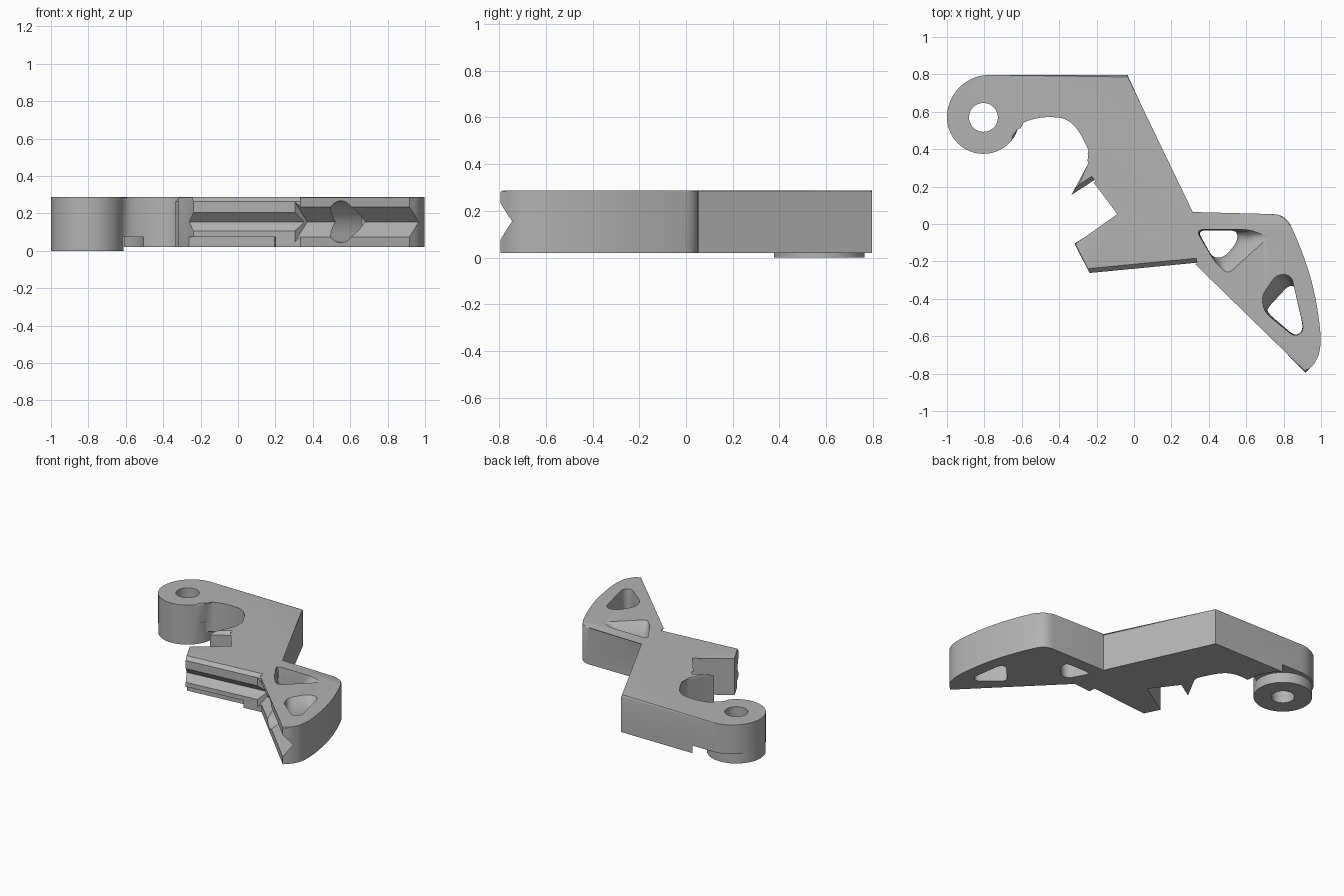
import bpy, bmesh, math
from mathutils import Vector

if "Cube" in bpy.data.objects:
    bpy.data.objects.remove(bpy.data.objects["Cube"], do_unlink=True)

BOTTOM, TOP, MID = 0.02, 0.288, 0.155
PIVOT = Vector((-0.805, 0.57))

grey = bpy.data.materials.new("plain_grey")
grey.use_nodes = True
colour = (0.45, 0.45, 0.45, 1)
grey.diffuse_color = colour
grey.node_tree.nodes["Principled BSDF"].inputs["Base Color"].default_value = colour


def rounded(points, steps=5):
    """Polygon of (x, y, corner) with each corner blended by a small curve."""
    result = []
    for i, (x, y, corner) in enumerate(points):
        p = Vector((x, y))
        if not corner:
            result.append(p)
            continue
        ends = []
        for q in (points[i - 1], points[(i + 1) % len(points)]):
            d = Vector(q[:2]) - p
            ends.append(p + d.normalized() * min(corner, d.length * 0.48))
        for k in range(steps + 1):
            t = k / steps
            result.append(ends[0] * (1 - t) ** 2 + p * 2 * t * (1 - t) + ends[1] * t * t)
    return result


def arc(centre, rx, ry, start, end, steps):
    angles = [math.radians(start + (end - start) * k / steps) for k in range(steps + 1)]
    return [(centre[0] + rx * math.cos(a), centre[1] + ry * math.sin(a), 0) for a in angles]


def loft(name, rings, chamfer=0):
    """Closed solid through equal rings of 3D points."""
    bm = bmesh.new()
    loops = [[bm.verts.new(p) for p in ring] for ring in rings]
    n = len(loops[0])
    bm.faces.new(loops[0][::-1])
    cap = bm.faces.new(loops[-1])
    for low, high in zip(loops, loops[1:]):
        for i in range(n):
            j = (i + 1) % n
            bm.faces.new((low[i], low[j], high[j], high[i]))
    if chamfer:
        bmesh.ops.bevel(bm, geom=list(cap.edges), offset=chamfer, segments=2,
                        profile=0.5, affect='EDGES')
    bmesh.ops.recalc_face_normals(bm, faces=bm.faces[:])
    mesh = bpy.data.meshes.new(name)
    bm.to_mesh(mesh)
    bm.free()
    mesh.materials.append(grey)
    obj = bpy.data.objects.new(name, mesh)
    bpy.context.collection.objects.link(obj)
    return obj


def prism(name, outline, low, high, chamfer=0):
    return loft(name, [[(p[0], p[1], z) for p in outline] for z in (low, high)], chamfer)


def edge_cut(name, a, b, section, before=0, after=0):
    """Sweep a (outward, z) section along the wall running from a to b."""
    a, b = Vector(a), Vector(b)
    along = (b - a).normalized()
    out = Vector((along.y, -along.x))
    rings = []
    for p in (a - along * before, b + along * after):
        rings.append([(*(p + out * d), z) for d, z in section])
    return loft(name, rings)


def groove(depth, half):
    """V section with a softened root."""
    slope = half / depth
    wide = half + 0.03 * slope
    return [(0.03, MID - wide), (0.03, MID + wide), (-depth * 0.8, MID + half * 0.2),
            (-depth, MID), (-depth * 0.8, MID - half * 0.2)]


def combine(target, other, operation):
    mod = target.modifiers.new(operation, 'BOOLEAN')
    mod.operation = operation
    mod.solver = 'EXACT'
    mod.object = other
    bpy.context.view_layer.update()
    graph = bpy.context.evaluated_depsgraph_get()
    mesh = bpy.data.meshes.new_from_object(target.evaluated_get(graph))
    target.modifiers.clear()
    target.data = mesh
    bpy.data.objects.remove(other, do_unlink=True)


# Lever plate outline, counter-clockwise from the front claw
front_a, front_b = (-0.238, -0.262), (0.335, -0.207)
tip = (0.917, -0.795)
outline = [
    (*front_a, 0), (*front_b, 0), (*tip, 0),
    (0.965, -0.75, 1), (0.997, -0.68, 1), (0.998, -0.56, 1), (0.96, -0.33, 1),
    (0.89, -0.12, 1), (0.81, 0.053, 0.07), (0.307, 0.053, 0), (-0.035, 0.797, 0),
]
outline += arc((-0.775, 0.57), 0.225, 0.227, 90, 175, 10)
outline += arc(PIVOT, 0.195, 0.195, 182, 328, 20)
outline += [
    (-0.61, 0.54, 0.06), (-0.5, 0.572, 0.05), (-0.37, 0.57, 0.07), (-0.3, 0.51, 0.06),
    (-0.225, 0.36, 0.04), (-0.335, 0.155, 0), (-0.212, 0.235, 0),
    (-0.073, 0.05, 0), (-0.318, -0.105, 0),
]
lever = prism("lever_body", rounded(outline), BOTTOM, TOP, chamfer=0.011)

# Clearance under the pivot, then the pivot boss and its hole
ring = arc(PIVOT, 1, 1, 0, 354, 59)


def disc(radius):
    return [PIVOT + (Vector(p[:2]) - PIVOT) * radius for p in ring]


combine(lever, prism("pivot_clearance", disc(0.3), -0.1, 0.075), 'DIFFERENCE')
combine(lever, prism("pivot_boss", disc(0.194), 0, 0.15), 'UNION')
combine(lever, prism("pivot_hole", disc(0.077), -0.1, 0.4), 'DIFFERENCE')

# Grooves, chamfers and undercut along the walls
combine(lever, edge_cut("tail_groove", front_b, tip, groove(0.07, 0.08), 0.02, 0.1), 'DIFFERENCE')
combine(lever, edge_cut("front_groove", front_a, front_b, groove(0.045, 0.05), 0.1, 0.02), 'DIFFERENCE')
slant = [(-0.025, TOP + 0.001), (0.01, TOP - 0.034), (0.01, TOP + 0.02), (-0.025, TOP + 0.02)]
combine(lever, edge_cut("front_chamfer", front_a, front_b, slant, 0.05, 0), 'DIFFERENCE')
combine(lever, edge_cut("claw_chamfer", (-0.335, 0.155), (-0.212, 0.235), slant, 0.05, 0), 'DIFFERENCE')
step = [(-0.05, -0.05), (0.05, -0.05), (0.05, 0.073), (-0.05, 0.073)]
combine(lever, edge_cut("front_undercut", front_a, (0.2, -0.22), step, 0.1, 0), 'DIFFERENCE')

# Two windows in the tail, opening out towards the rib between them
windows = {
    "inner_window": (
        [(0.34, -0.035), (0.555, -0.035), (0.55, -0.1), (0.48, -0.18), (0.42, -0.18)],
        [(0.33, -0.03), (0.62, -0.03), (0.72, -0.07), (0.5, -0.27), (0.43, -0.2)]),
    "outer_window": (
        [(0.714, -0.45), (0.83, -0.325), (0.87, -0.34), (0.905, -0.57), (0.86, -0.6), (0.715, -0.475)],
        [(0.68, -0.39), (0.76, -0.27), (0.84, -0.27), (0.91, -0.57), (0.86, -0.605), (0.7, -0.475)]),
}
for name, (narrow, wide) in windows.items():
    rings = []
    for z, t in ((-0.05, 0), (0.16, 0), (0.21, 0.2), (0.25, 0.5), (TOP, 1), (0.35, 1)):
        mix = [(*Vector(p).lerp(Vector(q), t), 0.04) for p, q in zip(narrow, wide)]
        rings.append([(p.x, p.y, z) for p in rounded(mix)])
    combine(lever, loft(name, rings), 'DIFFERENCE')

# Blind bore into the rib from the slanted wall
axis = Vector((1, 1)).normalized()
side = Vector((1, -1)).normalized()
mouth = Vector((0.55, -0.425))
bore = []
for depth, radius in ((-0.1, 0.112), (0.27, 0.112), (0.32, 0.03)):
    ring3d = []
    for k in range(40):
        a = math.tau * k / 40
        p = mouth + axis * depth + side * radius * math.cos(a)
        ring3d.append((p.x, p.y, MID + radius * math.sin(a)))
    bore.append(ring3d)
combine(lever, loft("spring_bore", bore), 'DIFFERENCE')

# Smooth curves, crisp edges
bpy.ops.object.select_all(action='DESELECT')
lever.select_set(True)
bpy.context.view_layer.objects.active = lever
bpy.ops.object.shade_smooth_by_angle(angle=math.radians(30))
